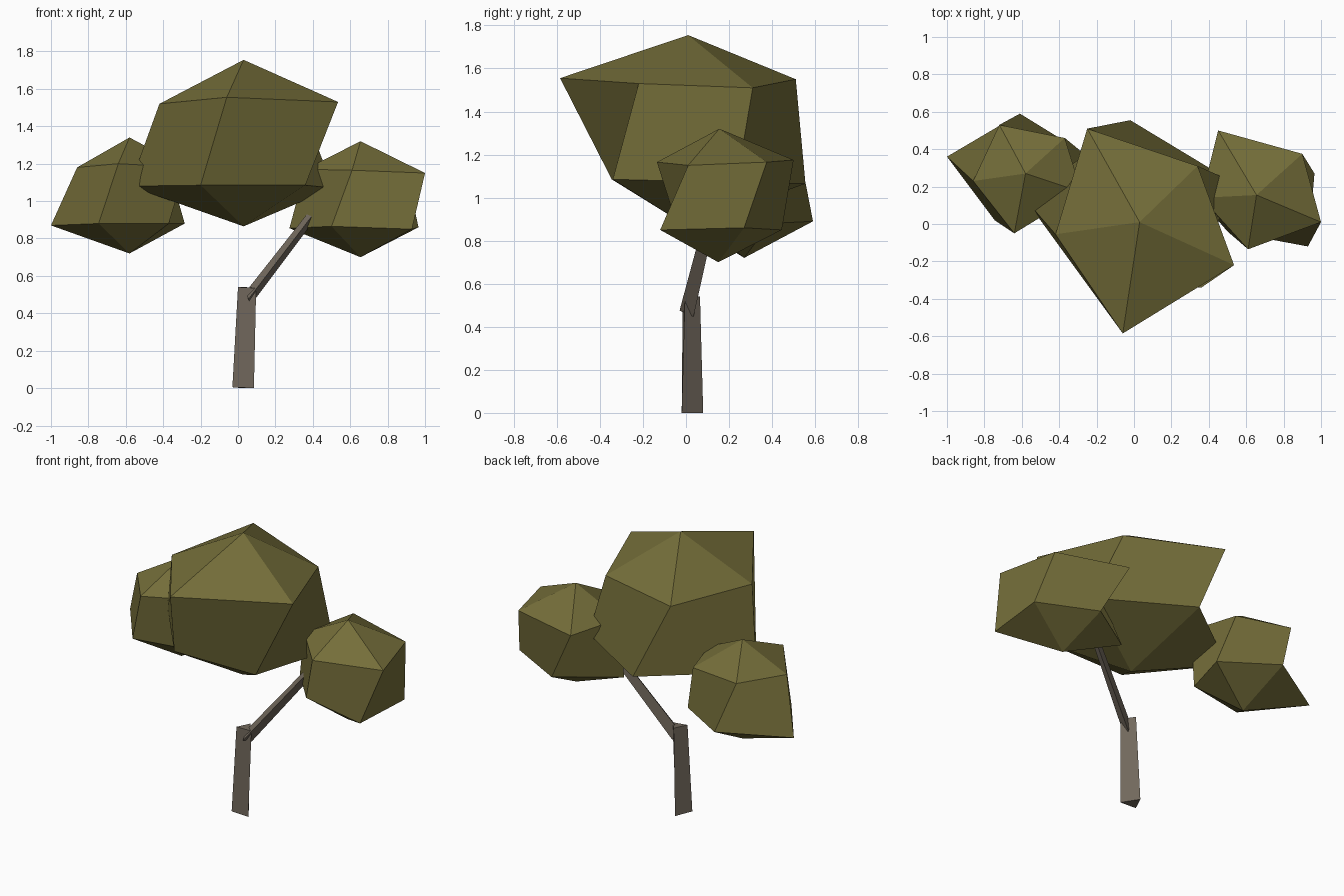
import bpy


def material(name, rgb):
    m = bpy.data.materials.new(name)
    m.diffuse_color = (*rgb, 1)
    return m


LEAF = material("olive_leaf", (0.178, 0.157, 0.042))
BARK = material("grey_bark", (0.165, 0.138, 0.107))


def make(name, verts, faces, mat):
    me = bpy.data.meshes.new(name)
    me.from_pydata(verts, [], faces)
    me.materials.append(mat)
    ob = bpy.data.objects.new(name, me)
    bpy.context.collection.objects.link(ob)
    return ob


def walls(n):
    """Quads joining ring 0..n-1 (lower) to ring n..2n-1 (upper)."""
    return [(i, (i + 1) % n, n + (i + 1) % n, n + i) for i in range(n)]


def leaf_clump(name, tip, base, low, low_z, high, high_z):
    """Faceted clump: two twisted five-sided rings closed by points."""
    n = len(low)
    verts = [(x, y, z) for (x, y), z in zip(low, low_z)]
    verts += [(x, y, z) for (x, y), z in zip(high, high_z)]
    verts += [base, tip]
    faces = walls(n)
    for i in range(n):
        j = (i + 1) % n
        faces += [(j, i, 2 * n), (n + i, n + j, 2 * n + 1)]
    make(name, verts, faces, LEAF)


def limb(name, bottom, top):
    """Three-sided tapered prism."""
    make(name, bottom + top, walls(3) + [(2, 1, 0), (3, 4, 5)], BARK)


# Canopy
leaf_clump("centre_leaves", (0.03, 0.01, 1.755), (0.03, 0.01, 0.865),
           [(-0.2, -0.345), (0.36, -0.34), (0.51, 0.235), (-0.02, 0.555), (-0.58, 0.13)],
           [1.085, 1.085, 1.07, 1.065, 1.08],
           [(-0.06, -0.585), (0.535, -0.22), (0.34, 0.31), (-0.25, 0.51), (-0.42, -0.055)],
           [1.555, 1.53, 1.51, 1.55, 1.52])
leaf_clump("left_leaves", (-0.58, 0.27, 1.34), (-0.58, 0.27, 0.72),
           [(-0.745, 0.02), (-0.37, 0.09), (-0.285, 0.39), (-0.61, 0.59), (-1.0, 0.36)],
           [0.88, 0.88, 0.88, 0.89, 0.87],
           [(-0.64, -0.05), (-0.28, 0.17), (-0.37, 0.46), (-0.72, 0.53), (-0.86, 0.23)],
           [1.2, 1.18, 1.18, 1.2, 1.18])
leaf_clump("right_leaves", (0.655, 0.155, 1.32), (0.655, 0.15, 0.7),
           [(0.5, -0.04), (0.93, -0.12), (0.965, 0.27), (0.62, 0.445), (0.275, 0.22)],
           [0.865, 0.85, 0.86, 0.85, 0.855],
           [(0.61, -0.135), (1.0, 0.01), (0.9, 0.375), (0.45, 0.5), (0.36, 0.14)],
           [1.165, 1.15, 1.165, 1.175, 1.17])

# Trunk
limb("trunk",
     [(-0.03, -0.02, 0.005), (0.085, -0.02, 0.0), (0.02, 0.08, 0.0)],
     [(0.0, -0.015, 0.54), (0.097, -0.005, 0.535), (0.04, 0.065, 0.54)])

# Branch reaching into the right clump
limb("branch",
     [(0.055, -0.03, 0.475), (0.07, 0.035, 0.447), (0.045, 0.02, 0.52)],
     [(0.41, 0.095, 0.94), (0.425, 0.14, 0.92), (0.4, 0.13, 0.97)])
